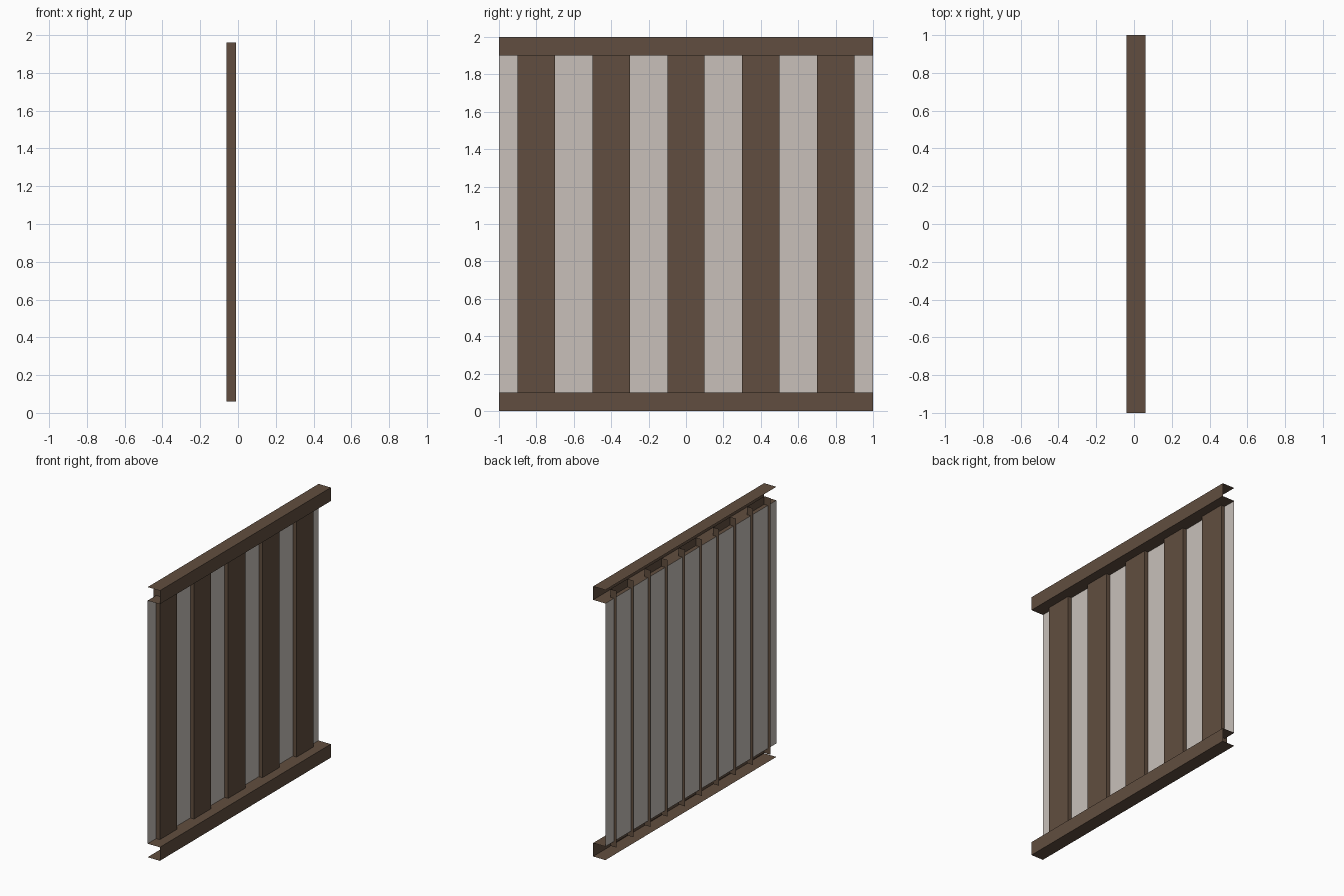
import bpy

if "Cube" in bpy.data.objects:
    bpy.data.objects.remove(bpy.data.objects["Cube"])


def material(name, rgb):
    m = bpy.data.materials.new(name)
    m.diffuse_color = (*rgb, 1.0)
    m.use_nodes = True
    m.node_tree.nodes["Principled BSDF"].inputs["Base Color"].default_value = m.diffuse_color
    return m


brown = material("brown_wood", (0.12, 0.076, 0.05))
pale = material("pale_grey", (0.58, 0.53, 0.49))


def sheet(name, profile, place, start, end, mat):
    """Sweep an open 2D profile between two positions as a thin sheet."""
    verts = [place(a, b, t) for t in (start, end) for a, b in profile]
    n = len(profile)
    faces = [(i, i + 1, n + i + 1, n + i) for i in range(n - 1)]
    me = bpy.data.meshes.new(name)
    me.from_pydata(verts, [], faces)
    me.materials.append(mat)
    ob = bpy.data.objects.new(name, me)
    bpy.context.collection.objects.link(ob)
    return ob


def along_y(x, z, t):
    return (x, t, z)


def along_z(x, y, t):
    return (x, y, t)


# Top and bottom rails: C-channels open towards the back (-x)
for name, z in (("bottom_rail", 0.0), ("top_rail", 1.9)):
    sheet(name, [(-0.04, z), (0.06, z), (0.06, z + 0.1), (-0.04, z + 0.1)],
          along_y, -1, 1, brown)

# Pale backing panel between the rails
sheet("backing_panel", [(-0.04, -1), (-0.04, 1)], along_z, 0.1, 1.9, pale)

# Five upright boards: U-shaped, open at the back, ends tucked into the rails
for i in range(5):
    y = -0.8 + 0.4 * i
    sheet(f"upright_board_{i + 1}",
          [(-0.06, y - 0.1), (-0.01, y - 0.1), (-0.01, y + 0.1), (-0.06, y + 0.1)],
          along_z, 0.06, 1.96, brown)
